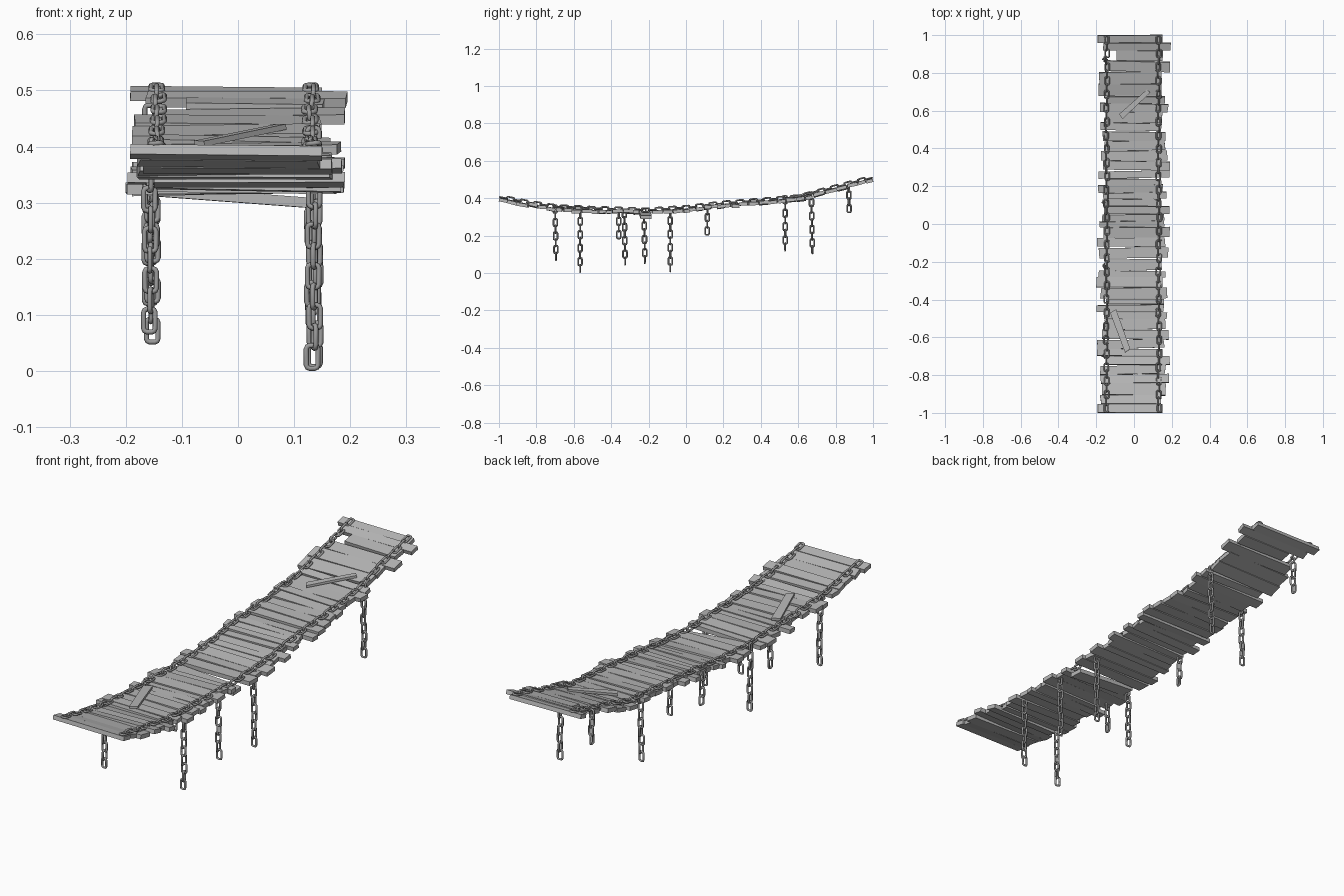
import bpy, bmesh, math, random
from mathutils import Matrix, Vector

random.seed(11)
if "Cube" in bpy.data.objects:
    bpy.data.objects.remove(bpy.data.objects["Cube"])


def make_material(name, value):
    mat = bpy.data.materials.new(name)
    mat.use_nodes = True
    color = (value, value, value, 1)
    mat.diffuse_color = color
    mat.node_tree.nodes["Principled BSDF"].inputs["Base Color"].default_value = color
    return mat


WOOD = make_material("weathered_grey_wood", 0.48)
METAL = make_material("dull_grey_metal", 0.33)

# Sagging deck line: (y, height of the plank tops)
DECK = [(-1, .403), (-.85, .373), (-.7, .35), (-.5, .34), (-.2, .332), (0, .345),
        (.2, .369), (.4, .384), (.6, .402), (.8, .455), (1, .507)]


def deck_z(y):
    y = max(-1, min(1, y))
    for (y0, z0), (y1, z1) in zip(DECK, DECK[1:]):
        if y <= y1:
            return z0 + (z1 - z0) * (y - y0) / (y1 - y0)


def deck_slope(y):
    return math.atan2(deck_z(y + .04) - deck_z(y - .04),
                      min(1, y + .04) - max(-1, y - .04))


def finish(bm, name, mat, smooth=False):
    bmesh.ops.recalc_face_normals(bm, faces=bm.faces)
    mesh = bpy.data.meshes.new(name)
    bm.to_mesh(mesh)
    bm.free()
    mesh.materials.append(mat)
    if smooth:
        mesh.shade_smooth()
    obj = bpy.data.objects.new(name, mesh)
    bpy.context.collection.objects.link(obj)
    return obj


def board(name, length, width, thick, matrix, rough=.004):
    """Box with slightly uneven, hand-sawn ends."""
    bm = bmesh.new()
    bmesh.ops.create_cube(bm, size=1)
    offset = {}
    for v in bm.verts:
        key = (v.co.x > 0, v.co.y > 0)
        if key not in offset:
            offset[key] = (random.uniform(-rough, rough),
                           random.uniform(-rough, rough) * .6)
        dx, dy = offset[key]
        v.co = Vector((v.co.x * length + dx, v.co.y * width + dy, v.co.z * thick))
    bm.transform(matrix)
    return finish(bm, name, WOOD)


def add_link(bm, matrix, length=.050, width=.030, wire=.0046, sides=6):
    """Rounded rectangular chain link, long axis on local z, flat in xz."""
    a, b, c = width / 2 - wire, length / 2 - wire, .006
    path = []
    for sx, sz in ((1, 1), (-1, 1), (-1, -1), (1, -1)):
        corner = [(sx * a, sz * (b - c)), (sx * (a - c * .3), sz * (b - c * .3)),
                  (sx * (a - c), sz * b)]
        path += corner if sx * sz > 0 else corner[::-1]
    rings = []
    for i, (x, z) in enumerate(path):
        px, pz = path[i - 1]
        nx, nz = path[(i + 1) % len(path)]
        out = Vector((nz - pz, 0, px - nx)).normalized()
        ring = []
        for k in range(sides):
            t = math.tau * k / sides
            p = Vector((x, 0, z)) + out * wire * math.cos(t)
            p.y = wire * math.sin(t)
            ring.append(bm.verts.new(matrix @ p))
        rings.append(ring)
    for i, ring in enumerate(rings):
        nxt = rings[(i + 1) % len(rings)]
        for k in range(sides):
            m = (k + 1) % sides
            bm.faces.new((ring[k], ring[m], nxt[m], nxt[k]))


# Deck planks of uneven width, length and tilt
COUNT = 42
widths = [random.uniform(.7, 1.45) for _ in range(COUNT)]
unit = 2 / sum(widths)
edge = -1
for i, w in enumerate(widths):
    w *= unit
    y = edge + w / 2
    edge += w
    end = i in (0, COUNT - 1)
    left = random.uniform(-.198, -.145)
    right = random.uniform(.14, .196)
    yaw, roll = random.uniform(-.025, .025), random.uniform(-.02, .02)
    lift = random.uniform(-.005, .004)
    if end:
        left, right, yaw, roll, lift = -.192, .15, 0, .01, 0
    if abs(y + .2) < w / 2:            # one plank hangs loose
        roll, lift = .075, -.014
    if abs(y - .87) < w / 2:           # one plank is broken short
        left = -.095
    matrix = (Matrix.Translation(((left + right) / 2, y, deck_z(y) - .009 + lift))
              @ Matrix.Rotation(deck_slope(y) + (0 if end else random.uniform(-.08, .08)), 4, "X")
              @ Matrix.Rotation(yaw, 4, "Z") @ Matrix.Rotation(roll, 4, "Y"))
    gap = 0 if end else random.uniform(-.002, .007)
    board(f"plank_{i + 1:02d}", right - left, w - gap, .018, matrix,
          0 if end else .004)

# Loose boards lying diagonally across the deck
for name, start, stop, width in (("loose_board_back", (-.07, .57), (.075, .70), .028),
                                 ("loose_board_front", (-.11, -.46), (-.035, -.67), .036)):
    p, q = [Vector((x, y, deck_z(y) + .006)) for x, y in (start, stop)]
    direction = (q - p).normalized()
    side = Vector((0, 0, 1)).cross(direction).normalized()
    up = direction.cross(side)
    matrix = Matrix((direction, side, up)).transposed().to_4x4()
    matrix.translation = (p + q) / 2
    board(name, (q - p).length, width, .010, matrix, .006)

# Main chains along both edges of the deck
PITCH = .036
for name, x in (("right_deck_chain", -.145), ("left_deck_chain", .131)):
    bm = bmesh.new()
    count = round((2 - .05) / PITCH)
    for i in range(count + 1):
        y = -.975 + 1.95 * i / count
        turn = (i % 2) * math.pi / 2 + random.uniform(-.2, .2)
        matrix = (Matrix.Translation((x + random.uniform(-.004, .004), y, deck_z(y) + .004))
                  @ Matrix.Rotation(deck_slope(y) - math.pi / 2, 4, "X")
                  @ Matrix.Rotation(turn, 4, "Z"))
        add_link(bm, matrix)
    finish(bm, name, METAL, True)

# Broken chains hanging below the deck: (y, height of the lowest link)
HANGING = {
    ("left", .135): [(-.565, 0), (-.33, .04), (-.085, .003), (.67, .10)],
    ("right", -.155): [(-.70, .065), (-.36, .18), (-.225, .047), (.115, .20),
                       (.53, .115), (.87, .32)],
}
for (side, x), chains in HANGING.items():
    for n, (y, bottom) in enumerate(chains):
        bm = bmesh.new()
        z, i = bottom + .025, n % 2 if side == "right" else 0
        lean = random.uniform(-.03, .03)
        while z < deck_z(y) + .005:
            drop = deck_z(y) - z
            matrix = (Matrix.Translation((x + random.uniform(-.003, .003), y + lean * drop, z))
                      @ Matrix.Rotation((i % 2) * math.pi / 2 + random.uniform(-.25, .25) * (z > .03), 4, "Z"))
            add_link(bm, matrix)
            z += PITCH
            i += 1
        finish(bm, f"{side}_hanging_chain_{n + 1}", METAL, True)
